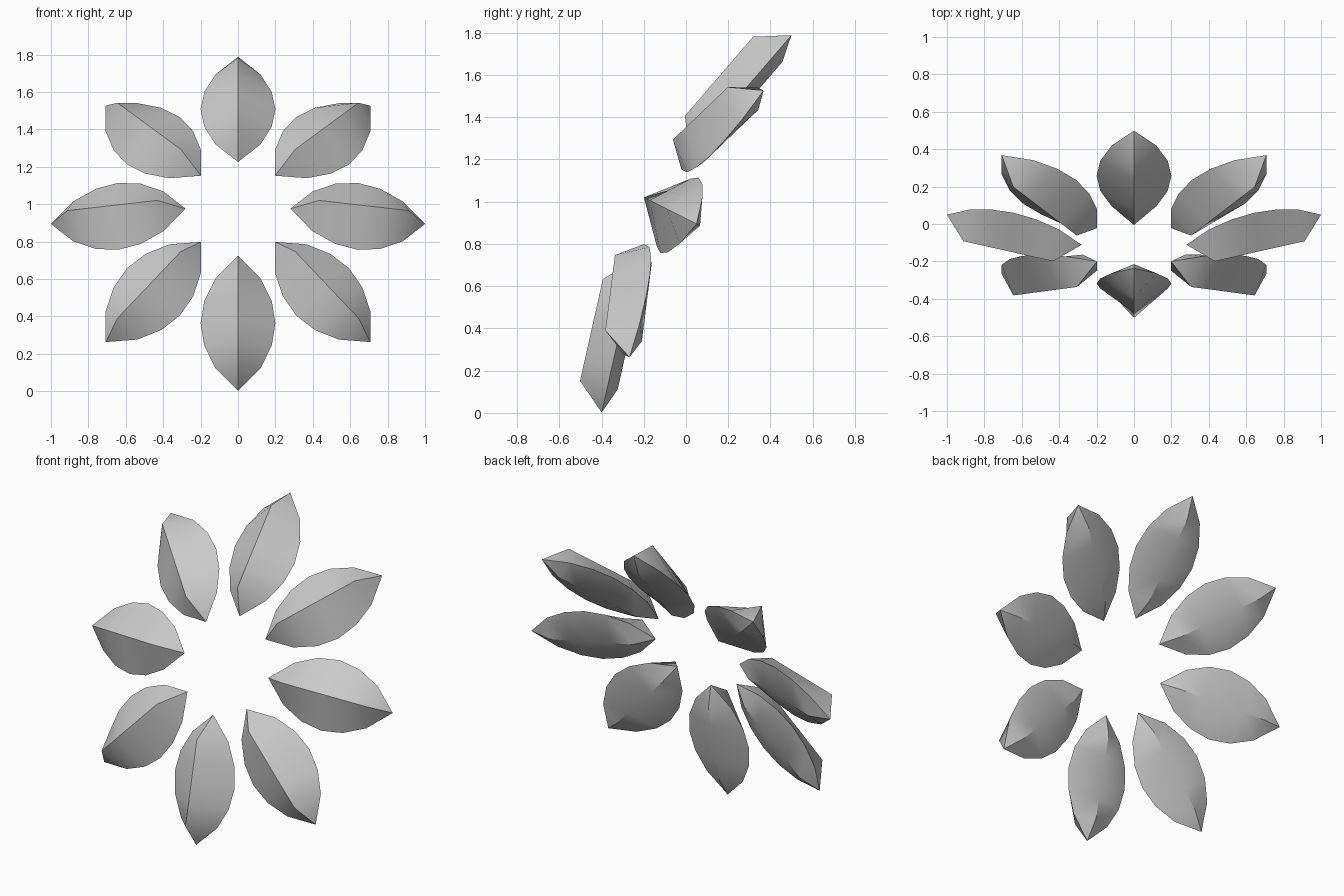
import bpy, bmesh, math
from mathutils import Matrix, Vector

if "Cube" in bpy.data.objects:
    bpy.data.objects.remove(bpy.data.objects["Cube"])

INNER, OUTER = Vector((0.28, -0.18)), Vector((1.0, 0.0))   # (radius, depth) of petal tips
HALF_WIDTHS = [0.12, 0.18, 0.20, 0.18, 0.12]
FRONT, BACK = 0.133, 0.05                                  # ridge heights off the outline plane

# whole ring leans back, centre at (0, 0.05, 0.895)
RING = Matrix.Translation((0, 0.05, 0.895)) @ Matrix.Rotation(math.radians(-26.7), 4, 'X')


def petal(name, angle):
    along = OUTER - INNER
    d = along.normalized()
    normal = Vector((-d.y, d.x))                           # towards the back
    bm = bmesh.new()

    def vert(k, side, lift):
        p = INNER + along * (k / 6) + normal * lift
        return bm.verts.new((side, p.y, p.x))

    tip_in, tip_out = vert(0, 0, 0), vert(6, 0, 0)
    # cross-sections: front ridge, right edge, back ridge, left edge
    rings = [[vert(k, 0, -FRONT), vert(k, w, 0), vert(k, 0, BACK), vert(k, -w, 0)]
             for k, w in enumerate(HALF_WIDTHS, 1)]
    for i in range(4):
        j = (i + 1) % 4
        bm.faces.new((tip_in, rings[0][i], rings[0][j]))
        bm.faces.new((tip_out, rings[-1][j], rings[-1][i]))
        for a, b in zip(rings, rings[1:]):
            bm.faces.new((a[i], b[i], b[j], a[j]))
    bmesh.ops.recalc_face_normals(bm, faces=bm.faces)
    bm.transform(RING @ Matrix.Rotation(angle, 4, 'Y'))
    mesh = bpy.data.meshes.new(name)
    bm.to_mesh(mesh)
    bm.free()
    obj = bpy.data.objects.new(name, mesh)
    bpy.context.collection.objects.link(obj)
    return obj


# eight petals around the ring
for n in range(8):
    obj = petal(f"petal_{n + 1}", n * math.pi / 4)
    bpy.ops.object.select_all(action='DESELECT')
    obj.select_set(True)
    bpy.context.view_layer.objects.active = obj
    bpy.ops.object.shade_smooth_by_angle(angle=math.radians(30))
